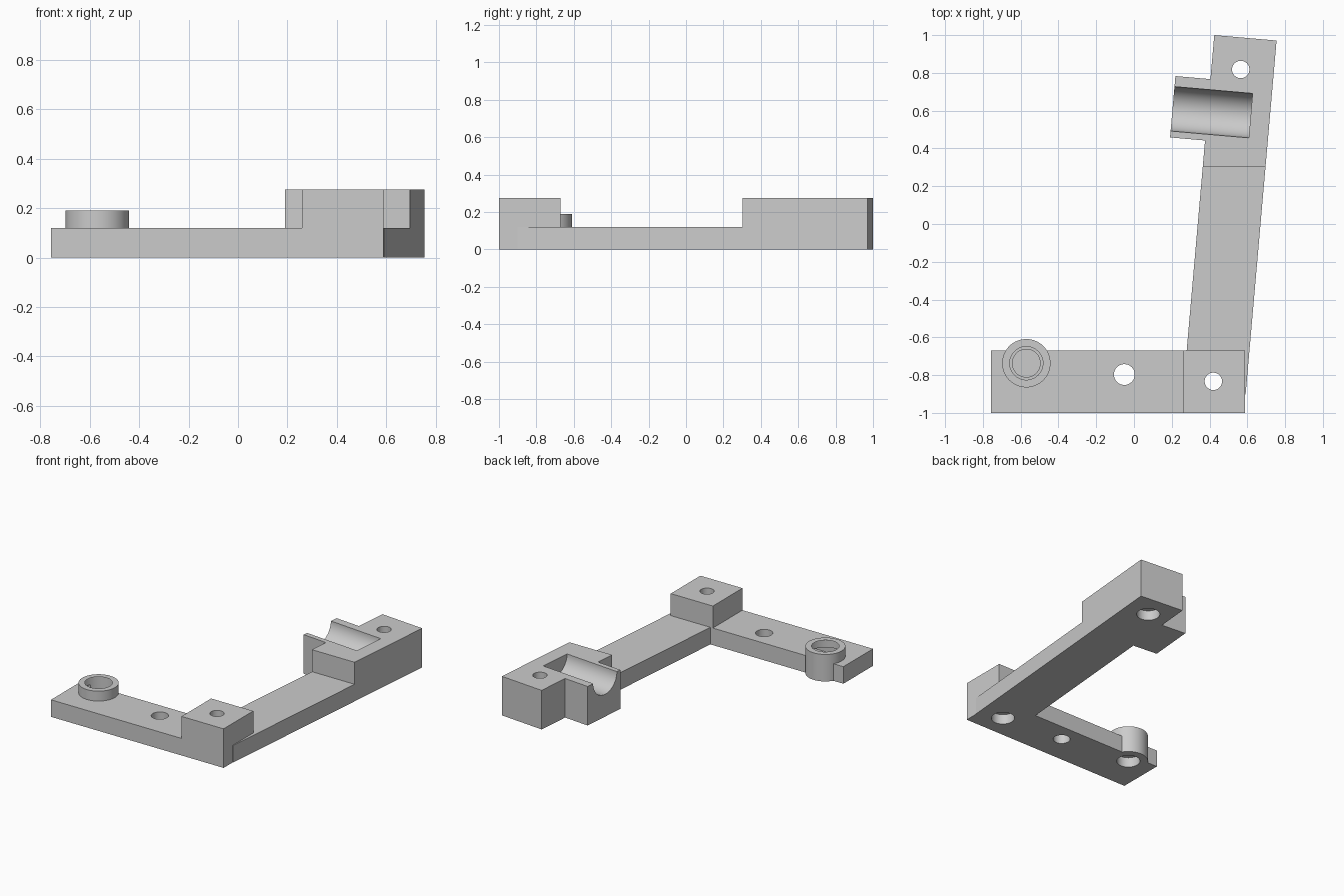
import bpy, bmesh, math
from mathutils import Matrix, Vector

cube = bpy.data.objects.get("Cube")
if cube:
    bpy.data.objects.remove(cube, do_unlink=True)

grey = bpy.data.materials.new("plain grey")
grey.use_nodes = True
colour = (0.6, 0.6, 0.6, 1)
grey.diffuse_color = colour
grey.node_tree.nodes["Principled BSDF"].inputs["Base Color"].default_value = colour

LOW, HIGH = 0.12, 0.275      # bar thickness and raised block height
TILT = math.radians(-5)
ARM = Matrix.Translation((0.425, 1, 0)) @ Matrix.Rotation(TILT, 4, "Z")


def make_object(name, bm):
    bmesh.ops.recalc_face_normals(bm, faces=bm.faces)
    mesh = bpy.data.meshes.new(name)
    bm.to_mesh(mesh)
    bm.free()
    mesh.materials.append(grey)
    obj = bpy.data.objects.new(name, mesh)
    bpy.context.collection.objects.link(obj)
    return obj


def prism(name, outline, z0, z1):
    bm = bmesh.new()
    face = bm.faces.new([bm.verts.new((x, y, z0)) for x, y in outline])
    top = bmesh.ops.extrude_face_region(bm, geom=[face])["geom"]
    verts = [g for g in top if isinstance(g, bmesh.types.BMVert)]
    bmesh.ops.translate(bm, verts=verts, vec=(0, 0, z1 - z0))
    return make_object(name, bm)


def rect(x0, x1, y0, y1):
    return [(x0, y0), (x1, y0), (x1, y1), (x0, y1)]


def tilted(points):
    return [(ARM @ Vector((u, v, 0))).xy for u, v in points]


def cylinder(name, centre, radius, z0, z1, matrix=None):
    bm = bmesh.new()
    place = matrix or Matrix.Translation((*centre, (z0 + z1) / 2))
    bmesh.ops.create_cone(bm, cap_ends=True, segments=64, radius1=radius,
                          radius2=radius, depth=z1 - z0, matrix=place)
    return make_object(name, bm)


def combine(target, tool, operation):
    tool.hide_render = True
    mod = target.modifiers.new(tool.name, "BOOLEAN")
    mod.operation, mod.object, mod.solver = operation, tool, "EXACT"
    bpy.context.view_layer.objects.active = target
    bpy.ops.object.modifier_apply(modifier=mod.name)
    bpy.data.objects.remove(tool, do_unlink=True)


# Straight bar with the raised corner block
bracket = prism("angled_bracket", rect(-0.757, 0.588, -1, -0.67), 0, LOW)
combine(bracket, prism("corner_block", rect(0.26, 0.588, -1, -0.67), 0, HIGH), "UNION")

# Tilted arm, and its raised end whose front is square to the bar
combine(bracket, prism("arm", tilted(rect(0, 0.331, -1.88, 0)), 0, LOW), "UNION")
end = prism("end_block", tilted(rect(0, 0.331, -0.9, 0)), 0, HIGH)
combine(end, prism("end_trim", rect(0, 1, -0.5, 0.303), -1, 1), "DIFFERENCE")

# Side cradle with a half-round trough
cradle = prism("cradle", tilted(rect(-0.186, 0.1, -0.56, -0.234)), 0, HIGH)
combine(end, cradle, "UNION")
along = ARM @ Matrix.Translation((0, -0.408, HIGH)) @ Matrix.Rotation(math.pi / 2, 4, "Y")
trough = cylinder("trough", (0, 0), 0.118, -0.229, 0.229, along)
combine(end, trough, "DIFFERENCE")
combine(bracket, end, "UNION")

# Stepped peg
PEG = (-0.57, -0.737)
combine(bracket, cylinder("peg_base", PEG, 0.128, 0, 0.19), "UNION")
combine(bracket, cylinder("peg_top", PEG, 0.088, 0.05, HIGH), "UNION")

# Screw holes with wider recesses underneath, and one plain hole
for hole in (PEG, (0.42, -0.833), (0.565, 0.818)):
    combine(bracket, cylinder("screw_hole", hole, 0.046, -0.1, 0.4), "DIFFERENCE")
    combine(bracket, cylinder("recess", hole, 0.076, -0.1, 0.07), "DIFFERENCE")
combine(bracket, cylinder("plain_hole", (-0.051, -0.797), 0.055, -0.1, 0.4), "DIFFERENCE")

bpy.ops.object.select_all(action="DESELECT")
bracket.select_set(True)
bpy.context.view_layer.objects.active = bracket
bpy.ops.object.shade_smooth_by_angle(angle=math.radians(30))
